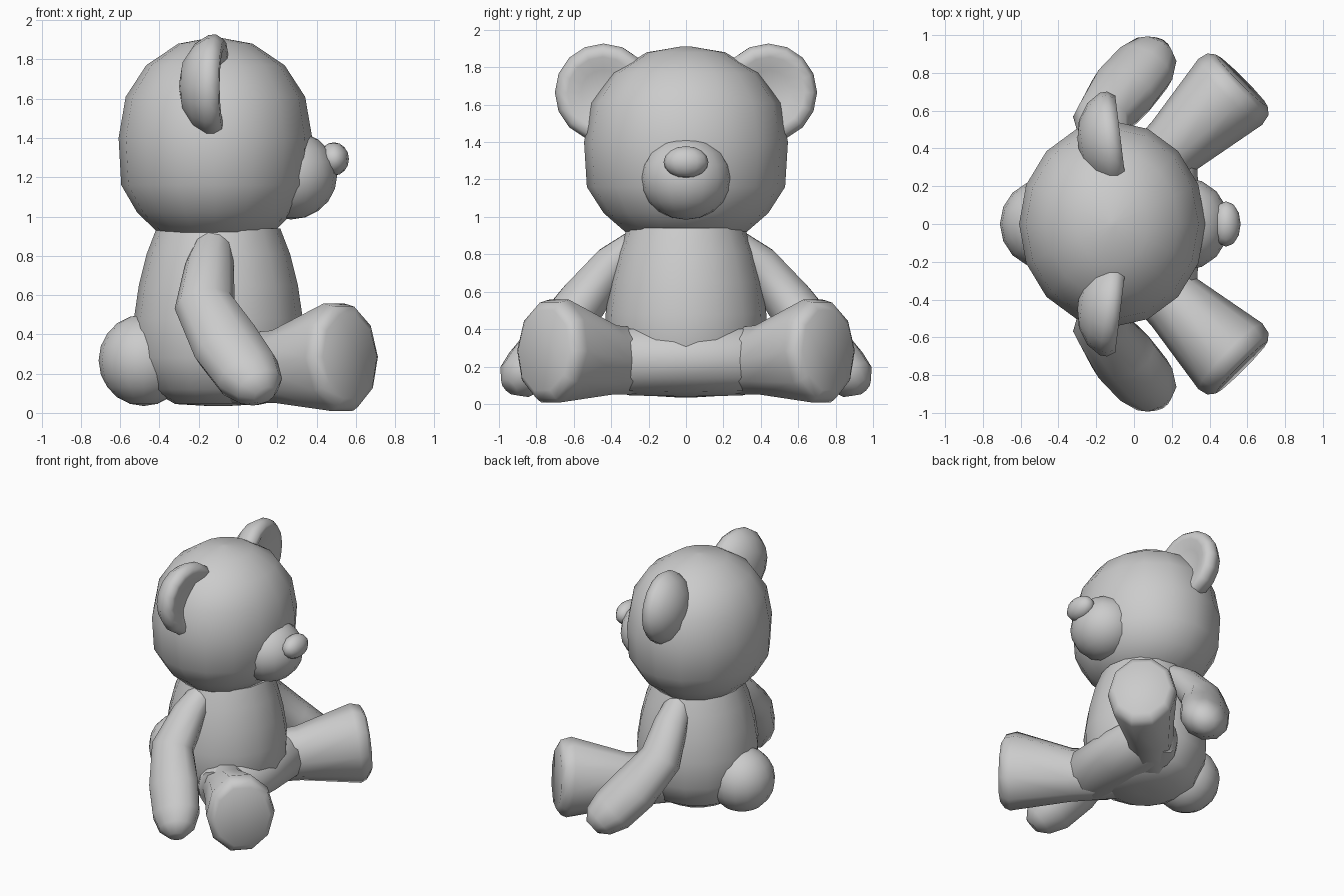
import bpy, bmesh, math
from mathutils import Vector, Matrix

if "Cube" in bpy.data.objects:
    bpy.data.objects.remove(bpy.data.objects["Cube"])


def finish(bm, name):
    bmesh.ops.recalc_face_normals(bm, faces=bm.faces)
    mesh = bpy.data.meshes.new(name)
    bm.to_mesh(mesh)
    bm.free()
    ob = bpy.data.objects.new(name, mesh)
    bpy.context.collection.objects.link(ob)
    bpy.ops.object.select_all(action='DESELECT')
    ob.select_set(True)
    bpy.context.view_layer.objects.active = ob
    bpy.ops.object.shade_smooth_by_angle(angle=math.radians(60))
    return ob


def skin(rings, name):
    """Bridge equally sized rings of points and cap both ends."""
    bm = bmesh.new()
    rows = [[bm.verts.new(p) for p in ring] for ring in rings]
    n = len(rows[0])
    for a, b in zip(rows, rows[1:]):
        for i in range(n):
            j = (i + 1) % n
            bm.faces.new((a[i], a[j], b[j], b[i]))
    bm.faces.new(rows[0])
    bm.faces.new(rows[-1])
    return finish(bm, name)


def circle(n):
    return [(math.cos(2 * math.pi * i / n), math.sin(2 * math.pi * i / n)) for i in range(n)]


def lathe(name, profile, matrix, n=16):
    """Turn (radius, height) points around local z, then place with a matrix."""
    return skin([[matrix @ Vector((r * c, r * s, h)) for c, s in circle(n)]
                 for r, h in profile], name)


def limb(name, sections, normal, side, n=10):
    """Loft ellipses (centre, half width, half thickness) along a path."""
    pts = [Vector(s[0]) for s in sections]
    rings = []
    for k, (_, w, t) in enumerate(sections):
        tan = (pts[min(k + 1, len(pts) - 1)] - pts[max(k - 1, 0)]).normalized()
        across = tan.cross(Vector(normal)).normalized()
        up = across.cross(tan)
        ring = [pts[k] + across * w * c + up * t * s for c, s in circle(n)]
        rings.append([Vector((p.x, p.y * side, p.z)) for p in ring])
    return skin(rings, name)


def ball(name, centre, radii, u=16, v=10):
    bm = bmesh.new()
    bmesh.ops.create_uvsphere(bm, u_segments=u, v_segments=v, radius=1,
                              matrix=Matrix.Translation(centre) @ Matrix.Diagonal((*radii, 1)))
    return finish(bm, name)


# Head and torso
lathe("head", [(0.12, 0.87), (0.325, 0.92), (0.44, 1.02), (0.53, 1.16), (0.545, 1.4),
               (0.505, 1.61), (0.39, 1.77), (0.21, 1.88), (0.02, 1.912)],
      Matrix.Translation((-0.115, 0, 0)) @ Matrix.Diagonal((0.905, 1, 1, 1)))
lathe("torso", [(0.05, 0.035), (0.22, 0.045), (0.35, 0.12), (0.425, 0.28), (0.43, 0.48),
                (0.405, 0.65), (0.365, 0.81), (0.315, 0.94)],
      Matrix.Translation((-0.10, 0, 0)))

# Lap bridging the two leg roots
limb("lap", [((0.10, -0.44, 0.235), 0.13, 0.15), ((0.10, -0.30, 0.235), 0.235, 0.19),
             ((0.10, 0, 0.235), 0.25, 0.195),
             ((0.10, 0.30, 0.235), 0.235, 0.19), ((0.10, 0.44, 0.235), 0.13, 0.15)],
     (0, 0, 1), 1, 12)

# Muzzle, nose and tail
ball("muzzle", (0.27, 0, 1.21), (0.235, 0.245, 0.225))
ball("nose", (0.488, 0, 1.293), (0.077, 0.12, 0.085), 12, 8)
ball("tail", (-0.48, 0, 0.268), (0.23, 0.235, 0.233))

for side, label in ((1, "left"), (-1, "right")):
    # Dished ear, its axis pointing forward and slightly outward
    place = (Matrix.Translation((-0.12, 0.44 * side, 1.665))
             @ Matrix.Rotation(math.radians(7) * side, 4, 'Z')
             @ Matrix.Rotation(math.pi / 2, 4, 'Y'))
    lathe(label + "_ear", [(0.03, -0.177), (0.13, -0.157), (0.215, -0.10), (0.26, -0.03),
                           (0.262, 0.01), (0.235, 0.05), (0.19, 0.05), (0.12, 0.02),
                           (0.02, 0.01)], place)
    # Bent arm hanging outside the leg
    limb(label + "_arm", [((-0.12, 0.25, 0.88), 0.09, 0.07),
                          ((-0.145, 0.39, 0.75), 0.125, 0.11),
                          ((-0.17, 0.55, 0.55), 0.155, 0.135),
                          ((-0.055, 0.705, 0.345), 0.185, 0.145),
                          ((0.05, 0.825, 0.20), 0.175, 0.145),
                          ((0.11, 0.905, 0.13), 0.13, 0.115),
                          ((0.137, 0.945, 0.09), 0.06, 0.055)], (0, 0.72, 0.69), side)
    # Splayed leg flaring to a flat foot
    limb(label + "_leg", [((0.0, 0.19, 0.225), 0.16, 0.18),
                          ((0.22, 0.42, 0.235), 0.175, 0.195),
                          ((0.51, 0.70, 0.283), 0.243, 0.29),
                          ((0.55, 0.74, 0.285), 0.23, 0.27),
                          ((0.57, 0.76, 0.287), 0.195, 0.225)], (0, 0, 1), side)
